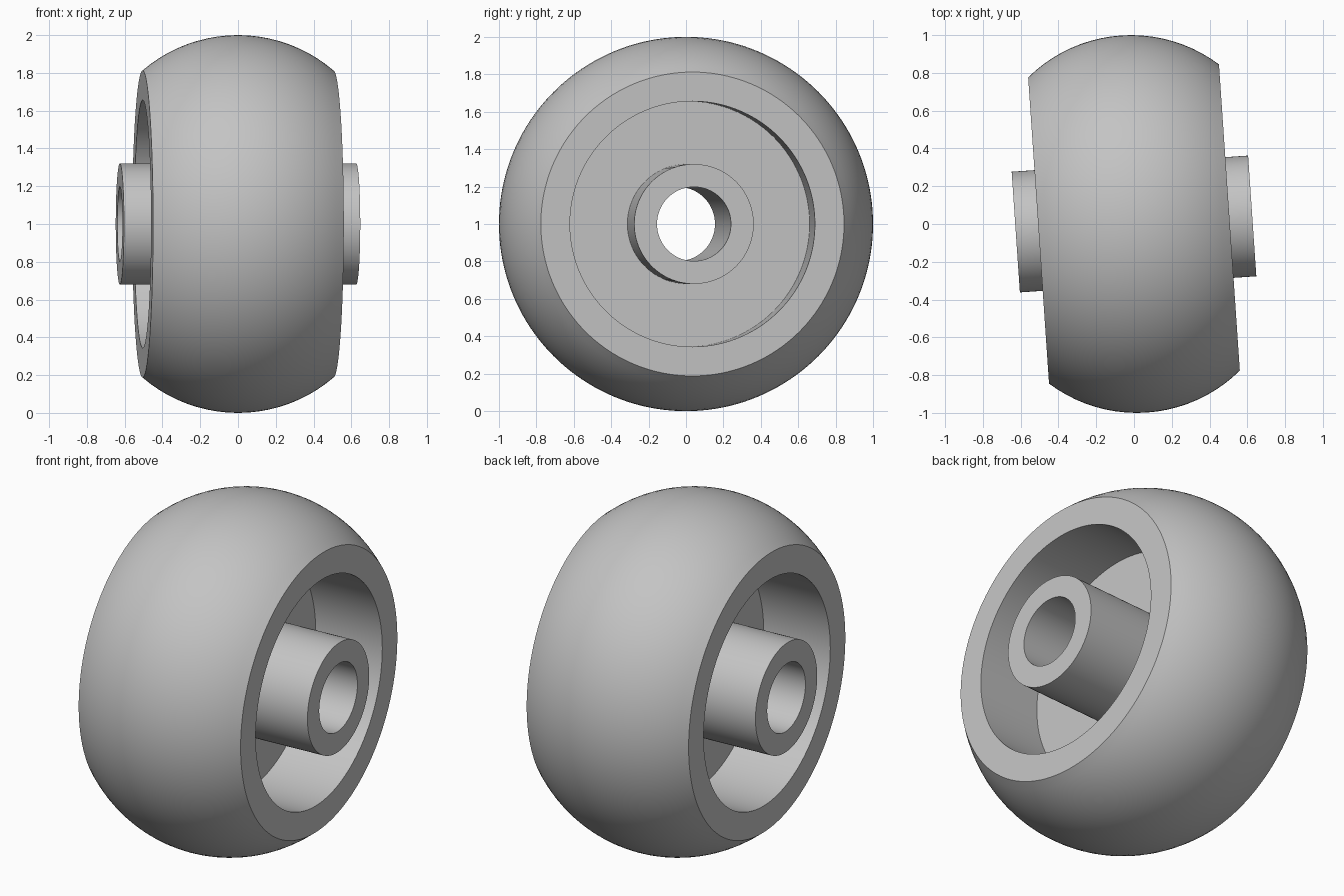
import bpy, bmesh, math
from mathutils import Matrix

cube = bpy.data.objects.get("Cube")
if cube:
    bpy.data.objects.remove(cube, do_unlink=True)

# Main dimensions
HALF_WIDTH, HUB_HALF, WEB_HALF = 0.506, 0.627, 0.09
BORE_R, HUB_R, RECESS_R, FACE_R, TREAD_R = 0.198, 0.32, 0.656, 0.812, 1.0
YAW = math.radians(3.9)
SEGMENTS, ARC_STEPS = 160, 20

grey = bpy.data.materials.new("plain grey")
grey.use_nodes = True
colour = (0.55, 0.55, 0.55, 1)
grey.diffuse_color = colour
grey.node_tree.nodes["Principled BSDF"].inputs["Base Color"].default_value = colour

# Right half of the section as (along axle, radius): bore, hub, web, recess, rim face
half = [(HUB_HALF, BORE_R), (HUB_HALF, HUB_R), (WEB_HALF, HUB_R),
        (WEB_HALF, RECESS_R), (HALF_WIDTH, RECESS_R)]

# Crowned tread as a circular arc from one rim edge to the other
drop = TREAD_R - FACE_R
crown = (HALF_WIDTH ** 2 + drop ** 2) / (2 * drop)
sweep = math.asin(HALF_WIDTH / crown)
tread = []
for i in range(ARC_STEPS + 1):
    a = sweep * (1 - 2 * i / ARC_STEPS)
    tread.append((crown * math.sin(a), TREAD_R - crown + crown * math.cos(a)))

profile = half + tread + [(-x, r) for x, r in reversed(half)]

# Revolve the closed section around the axle
bm = bmesh.new()
verts = [bm.verts.new((x, 0, r)) for x, r in profile]
edges = [bm.edges.new((verts[i - 1], verts[i])) for i in range(len(verts))]
bmesh.ops.spin(bm, geom=verts + edges, cent=(0, 0, 0), axis=(1, 0, 0),
               angle=math.tau, steps=SEGMENTS, use_merge=True)
bmesh.ops.remove_doubles(bm, verts=bm.verts, dist=1e-5)
bmesh.ops.recalc_face_normals(bm, faces=bm.faces)

# Turn the wheel slightly and rest it on the ground
bm.transform(Matrix.Translation((0, 0, TREAD_R)) @ Matrix.Rotation(YAW, 4, "Z"))
mesh = bpy.data.meshes.new("wheel")
bm.to_mesh(mesh)
bm.free()
mesh.materials.append(grey)

wheel = bpy.data.objects.new("wheel", mesh)
bpy.context.collection.objects.link(wheel)
bpy.ops.object.select_all(action="DESELECT")
wheel.select_set(True)
bpy.context.view_layer.objects.active = wheel
bpy.ops.object.shade_smooth_by_angle(angle=math.radians(30))
